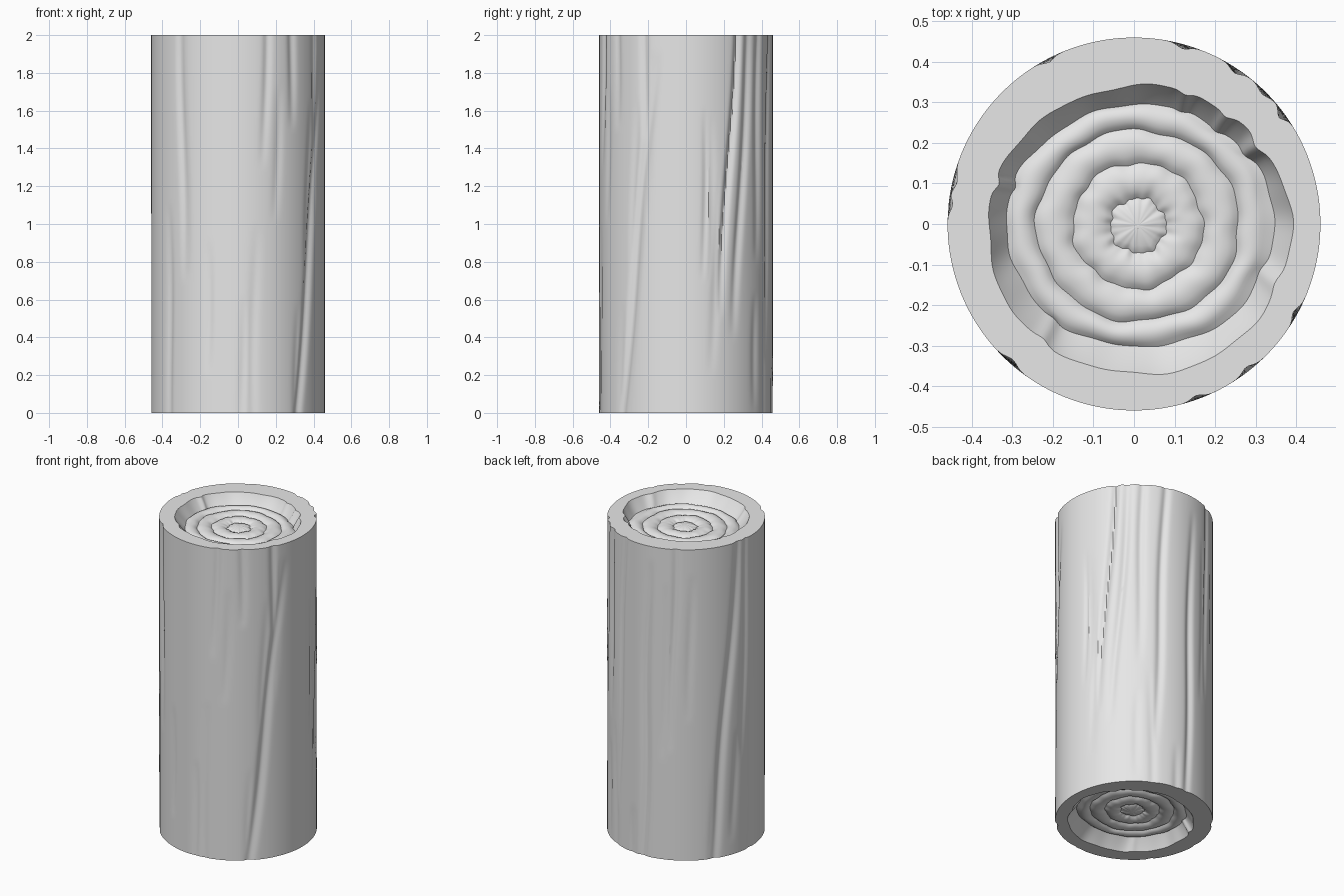
import bpy, bmesh, math, random
from math import sin, cos, pi, radians, exp

if "Cube" in bpy.data.objects:
    bpy.data.objects.remove(bpy.data.objects["Cube"], do_unlink=True)

random.seed(4)
COLS, ROWS = 288, 72
RADIUS, HEIGHT = 0.46, 2.0

grey = bpy.data.materials.new("plain grey wood")
grey.use_nodes = True
colour = (0.8, 0.8, 0.8, 1)
grey.diffuse_color = colour
grey.node_tree.nodes["Principled BSDF"].inputs["Base Color"].default_value = colour

# Main bark grooves: angle at top, angle at foot, low z, high z, half width, depth
grooves = [
    (-18, -47, -0.5, 1.9, 0.025, 0.018),
    (36, 18, 0.5, 2.5, 0.018, 0.02),
    (46, 30, 0.4, 2.3, 0.022, 0.016),
    (13, 11, 0.7, 1.6, 0.015, 0.009),
    (57, 50, 0.8, 2.5, 0.022, 0.014),
    (74, 64, 0.2, 2.5, 0.022, 0.015),
    (98, 92, -0.3, 1.9, 0.022, 0.016),
    (117, 112, 0.7, 2.5, 0.02, 0.011),
    (167, 145, -0.5, 2.5, 0.025, 0.018),
    (175, 168, 0.6, 2.5, 0.02, 0.012),
    (229, 234, 0.7, 2.5, 0.025, 0.013),
    (216, 219, -0.4, 1.1, 0.022, 0.011),
    (252, 249, 0.2, 0.9, 0.02, 0.007),
    (289, 283, 1.3, 2.5, 0.02, 0.01),
    (308, 306, 1.5, 2.4, 0.022, 0.011),
    (332, 330, 1.0, 2.5, 0.02, 0.012),
    (283, 280, -0.4, 1.0, 0.025, 0.006),
]
# Faint extra grooves all round
for i in range(16):
    a, low = random.uniform(0, 360), random.uniform(-0.6, 1.4)
    grooves.append((a, a - random.uniform(-3, 9), low,
                    low + random.uniform(0.6, 1.2), 0.022, 0.006))


def bark_radius(t, z):
    cut = 0
    for k, (top, foot, low, high, width, depth) in enumerate(grooves):
        if not low < z < high:
            continue
        path = radians(foot + (top - foot) * z / HEIGHT) + 0.018 * sin(4 * z + k)
        gap = (t - path + pi) % (2 * pi) - pi
        fade = sin(pi * (z - low) / (high - low)) ** 0.7
        cut = max(cut, depth * fade * exp(-(gap * RADIUS / width) ** 2))
    return RADIUS - cut


angles = [2 * pi * i / COLS for i in range(COLS)]


def bark_ring(z):
    return [(bark_radius(t, z) * cos(t), bark_radius(t, z) * sin(t), z) for t in angles]


def loft(name, rings, centre=None, reverse=False):
    """Skin a stack of closed rings, closing the last one on a centre point."""
    bm = bmesh.new()
    loops = [[bm.verts.new(p) for p in ring] for ring in rings]
    for a, b in zip(loops, loops[1:]):
        for i in range(COLS):
            j = (i + 1) % COLS
            bm.faces.new((a[i], a[j], b[j], b[i]))
    if centre:
        tip, last = bm.verts.new(centre), loops[-1]
        for i in range(COLS):
            bm.faces.new((last[i], last[(i + 1) % COLS], tip))
    if reverse:
        bmesh.ops.reverse_faces(bm, faces=bm.faces[:])
    mesh = bpy.data.meshes.new(name)
    bm.to_mesh(mesh)
    bm.free()
    mesh.materials.append(grey)
    obj = bpy.data.objects.new(name, mesh)
    bpy.context.collection.objects.link(obj)
    bpy.ops.object.select_all(action='DESELECT')
    obj.select_set(True)
    bpy.context.view_layer.objects.active = obj
    bpy.ops.object.shade_smooth_by_angle(angle=radians(32))
    return obj


def wobble(t, r):
    return 0.003 * sin(5 * t + 20 * r) + 0.0025 * sin(9 * t - 31 * r) + 0.0015 * sin(17 * t + r)


# Notches in the recess wall: angle, half width, depth
notches = [(161, 0.05, 0.016), (72, 0.05, 0.012), (54, 0.05, 0.012),
           (37, 0.07, 0.018), (-22, 0.08, 0.012), (230, 0.06, 0.01)]


def recess_ring(r, depth, cx, cy, sx, sy, notched, z_end, side):
    ring = []
    for t in angles:
        rr = r + wobble(t, r)
        for a, w, d in notches:
            gap = (t - radians(a) + pi) % (2 * pi) - pi
            rr -= notched * d * exp(-(gap / w) ** 2)
        ring.append((cx + rr * sx * cos(t), cy + rr * sy * sin(t), z_end - side * depth))
    return ring


def cut_end(name, z_end, side):
    rings = [bark_ring(z_end)]
    # Flat rim and sloping wall
    for r, depth, cx, cy, sx, sy, n in ((0.367, 0, 0.013, -0.015, 1.02, 0.97, 0.7),
                                        (0.345, 0.035, 0.014, -0.01, 1.03, 0.965, 1),
                                        (0.318, 0.07, 0.015, -0.005, 1.04, 0.94, 0.5)):
        rings.append(recess_ring(r, depth, cx, cy, sx, sy, n, z_end, side))
    # Growth rings: rounded ridges with sharp creases between
    creases = [0.31, 0.243, 0.158, 0.068, 0]
    for outer, inner in zip(creases, creases[1:]):
        for k in range(1, 9):
            s = k / 8
            r = outer + (inner - outer) * s
            if r > 0.005:
                stretch = 1 + 0.12 * r
                depth = 0.07 - 0.017 * sin(pi * s) ** 0.7
                if inner == 0:
                    depth = 0.07 - 0.015 * sin(pi * s / 2) ** 0.6
                rings.append(recess_ring(r, depth, 0.01, -0.004, stretch, 2 - stretch, 0, z_end, side))
    loft(name, rings, (0.01, -0.004, z_end - side * 0.055), side < 0)


loft("bark", [bark_ring(HEIGHT * i / ROWS) for i in range(ROWS + 1)])
cut_end("top_end", HEIGHT, 1)
cut_end("bottom_end", 0, -1)
